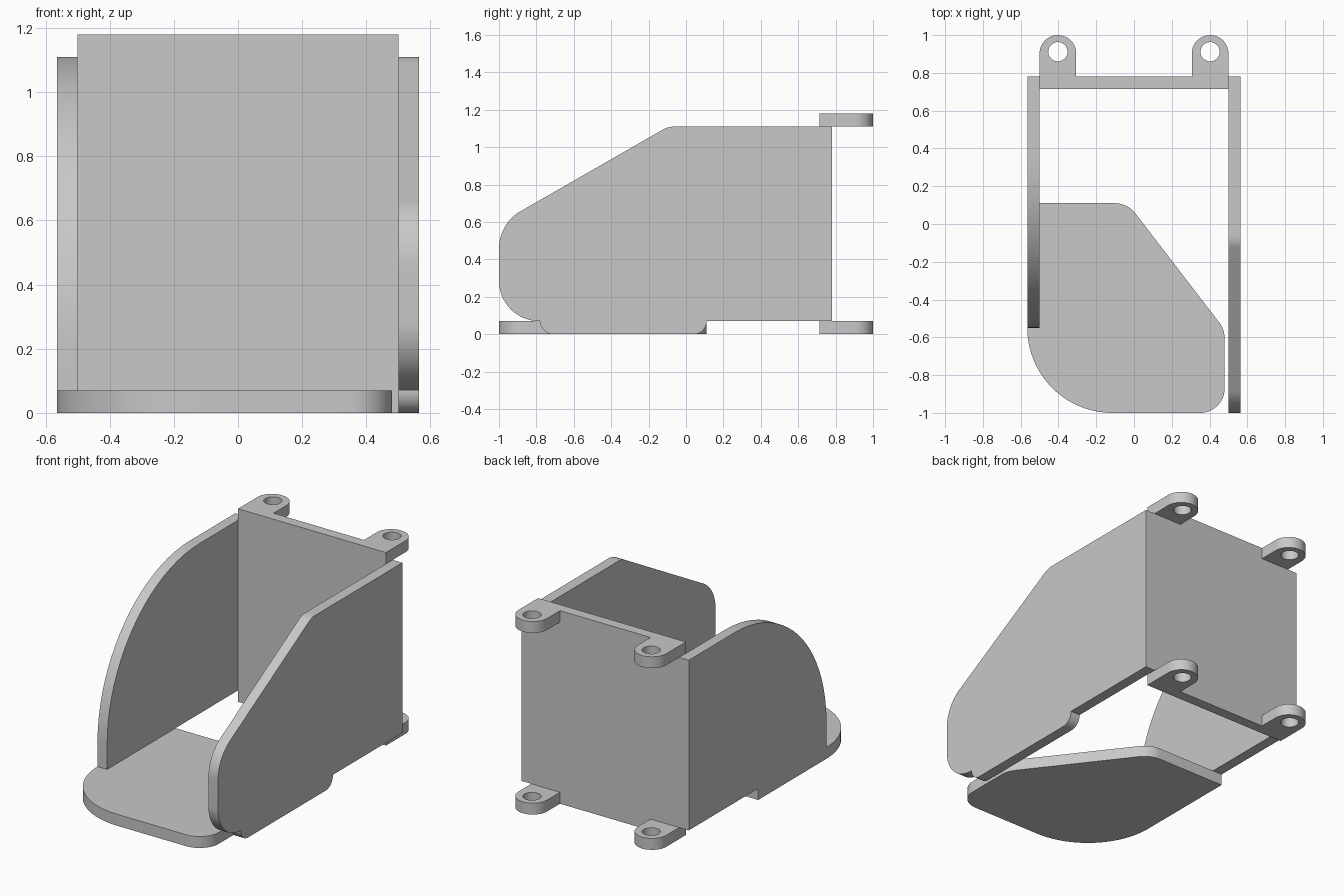
import bpy, bmesh
from math import cos, sin, tan, pi
from mathutils import Vector, Matrix

cube = bpy.data.objects.get("Cube")
if cube:
    bpy.data.objects.remove(cube, do_unlink=True)

GREY = (0.58, 0.58, 0.58, 1)
grey = bpy.data.materials.new("plain grey")
grey.use_nodes = True
grey.diffuse_color = GREY
grey.node_tree.nodes["Principled BSDF"].inputs["Base Color"].default_value = GREY

T = 0.065                 # sheet thickness
FLOOR, ROOF = 0.07, 1.11  # heights of the side panels


def rounded(corners, steps=20):
    """Outline from (u, v, radius) corners, each filleted with an arc."""
    pts = []
    for i, (u, v, r) in enumerate(corners):
        p = Vector((u, v))
        if not r:
            pts.append(p)
            continue
        a = (Vector(corners[i - 1][:2]) - p).normalized()
        b = (Vector(corners[(i + 1) % len(corners)][:2]) - p).normalized()
        half = a.angle(b) / 2
        centre = p + (a + b).normalized() * r / sin(half)
        start = p + a * r / tan(half) - centre
        end = p + b * r / tan(half) - centre
        sweep = pi - 2 * half
        for k in range(steps + 1):
            t = k / steps
            pts.append(centre + (start * sin((1 - t) * sweep) + end * sin(t * sweep)) / sin(sweep))
    # drop repeated points where two arcs meet
    return [p for i, p in enumerate(pts) if (p - pts[i - 1]).length > 1e-4]


def circle(u, v, r, n=40):
    return [Vector((u + r * cos(2 * pi * k / n), v + r * sin(2 * pi * k / n))) for k in range(n)]


def sheet(name, loops, depth, matrix):
    """Flat plate from an outline and optional holes, extruded by depth."""
    bm = bmesh.new()
    edges = []
    for loop in loops:
        vs = [bm.verts.new((p.x, p.y, 0)) for p in loop]
        edges += [bm.edges.new((vs[i - 1], vs[i])) for i in range(len(vs))]
    if len(loops) == 1:
        bm.faces.new(vs)
    else:
        bmesh.ops.triangle_fill(bm, edges=edges, use_beauty=True)
    out = bmesh.ops.extrude_face_region(bm, geom=bm.faces[:])
    moved = [g for g in out["geom"] if isinstance(g, bmesh.types.BMVert)]
    bmesh.ops.translate(bm, verts=moved, vec=(0, 0, depth))
    bmesh.ops.transform(bm, matrix=matrix, verts=bm.verts[:])
    bmesh.ops.recalc_face_normals(bm, faces=bm.faces[:])
    mesh = bpy.data.meshes.new(name)
    bm.to_mesh(mesh)
    bm.free()
    mesh.materials.append(grey)
    ob = bpy.data.objects.new(name, mesh)
    bpy.context.collection.objects.link(ob)
    bpy.ops.object.select_all(action='DESELECT')
    ob.select_set(True)
    bpy.context.view_layer.objects.active = ob
    bpy.ops.object.shade_smooth_by_angle(angle=0.5)
    return ob


def flat(z):
    return Matrix.Translation((0, 0, z))


def upright(x):
    """Outline drawn in (y, z), thickness along x."""
    return Matrix(((0, 0, 1, x), (1, 0, 0, 0), (0, 1, 0, 0), (0, 0, 0, 1)))


# floor plate with one slanted rear edge
sheet("floor_plate", [rounded([
    (-0.565, 0.11, 0), (-0.565, -1, 0.45), (0.48, -1, 0.13),
    (0.48, -0.559, 0.14), (-0.034, 0.11, 0.14)])], FLOOR, flat(0))

# side panel with a large rounded front corner
sheet("right_side_panel", [rounded([
    (0.78, FLOOR, 0), (0.78, ROOF, 0), (-0.55, ROOF, 0.89), (-0.55, FLOOR, 0)])],
    T, upright(-0.565))

# side panel with a sloping front and a foot below it
sheet("left_side_panel", [rounded([
    (0.78, FLOOR, 0), (0.78, ROOF, 0), (-0.095, ROOF, 0.13), (-1, 0.591, 0.23),
    (-1, FLOOR, 0.215), (-0.78, FLOOR, 0), (-0.78, 0, 0.069),
    (0.11, 0, 0.069), (0.11, FLOOR, 0)])], T, upright(0.5))

# back wall
sheet("back_wall", [rounded([
    (-0.5, 0.715, 0), (0.5, 0.715, 0), (0.5, 0.78, 0), (-0.5, 0.78, 0)])],
    1.18, flat(0))

# four mounting tabs with screw holes
R = 0.097
for level, z in (("lower", 0), ("upper", ROOF)):
    for side, x in (("right", -0.403), ("left", 0.403)):
        outline = rounded([(x - R, 0.78, 0), (x + R, 0.78, 0), (x + R, 1, R), (x - R, 1, R)])
        sheet(f"{level}_{side}_tab", [outline, circle(x, 0.912, 0.051)], FLOOR, flat(z))
